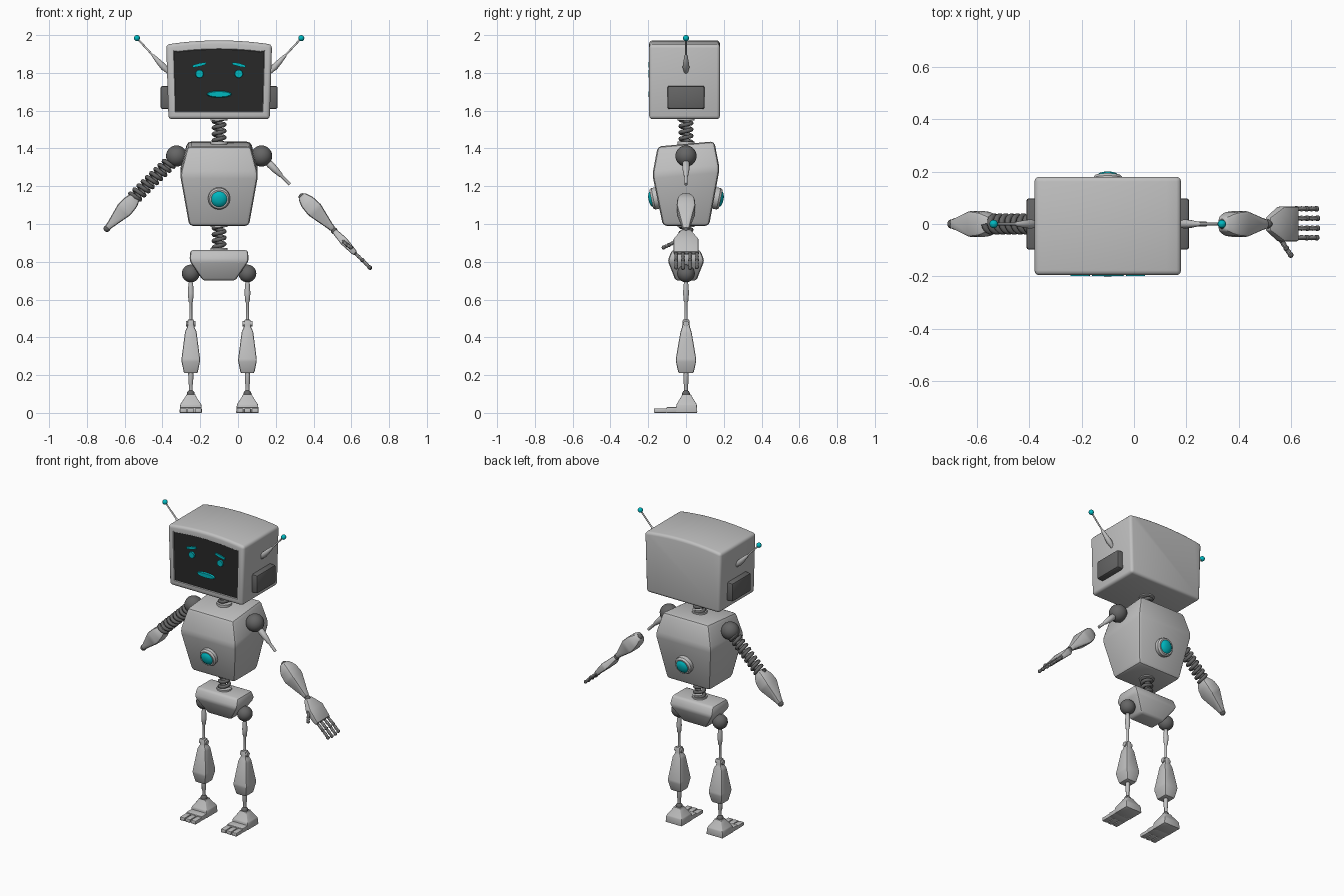
import bpy, bmesh, math
from mathutils import Vector, Matrix

if "Cube" in bpy.data.objects:
    bpy.data.objects.remove(bpy.data.objects["Cube"])

CX = -0.1  # body centre line


def material(name, r, g, b):
    m = bpy.data.materials.new(name)
    m.use_nodes = True
    m.diffuse_color = (r, g, b, 1)
    m.node_tree.nodes["Principled BSDF"].inputs["Base Color"].default_value = (r, g, b, 1)
    return m


LIGHT = material("light grey", 0.53, 0.53, 0.53)
DARK = material("dark grey", 0.13, 0.13, 0.13)
SCREEN = material("screen black", 0.022, 0.022, 0.022)
CYAN = material("cyan", 0.0, 0.48, 0.53)


def finish(name, bm, *mats):
    bmesh.ops.recalc_face_normals(bm, faces=bm.faces)
    me = bpy.data.meshes.new(name)
    bm.to_mesh(me)
    bm.free()
    for m in mats:
        me.materials.append(m)
    me.shade_smooth()
    me.set_sharp_from_angle(angle=math.radians(35))
    ob = bpy.data.objects.new(name, me)
    bpy.context.collection.objects.link(ob)
    return ob


def loft(bm, rings, bevel=0.0, segments=2):
    loops = [[bm.verts.new(p) for p in ring] for ring in rings]
    n = len(loops[0])
    for a, b in zip(loops, loops[1:]):
        for i in range(n):
            j = (i + 1) % n
            bm.faces.new((a[i], a[j], b[j], b[i]))
    bm.faces.new(loops[0][::-1])
    bm.faces.new(loops[-1])
    bmesh.ops.recalc_face_normals(bm, faces=bm.faces)
    if bevel:
        edges = [e for e in bm.edges if e.calc_face_angle(0) > 0.3]
        bmesh.ops.bevel(bm, geom=edges, offset=bevel, segments=segments,
                        profile=0.5, affect='EDGES', clamp_overlap=True)


def axes(p0, p1):
    d = (p1 - p0).normalized()
    hint = Vector((0, 0, 1)) if abs(d.y) > 0.9 else Vector((0, 1, 0))
    x = hint.cross(d).normalized()
    return x, d.cross(x)


def solid(name, p0, p1, profile, mat, sides=16, bevel=0.0, tilt=0.0):
    """Skin cross-sections (t, half width, half depth) along the line p0-p1."""
    p0, p1 = Vector(p0), Vector(p1)
    ax, ay = axes(p0, p1)
    rings = []
    for t, rx, ry in profile:
        ring = []
        for i in range(sides):
            a = math.tau * (i + 0.5) / sides
            k = math.sqrt(2) if sides == 4 else 1
            p = p0.lerp(p1, t) + ax * (rx * k * math.cos(a)) + ay * (ry * k * math.sin(a))
            p.z += tilt * p.y * (t > 0.3)
            ring.append(p)
        rings.append(ring)
    bm = bmesh.new()
    loft(bm, rings, bevel)
    return finish(name, bm, mat)


def rod(name, p0, p1, profile, mat, sides=16):
    return solid(name, p0, p1, [(t, r, r) for t, r in profile], mat, sides)


def ball(name, p, r, mat):
    bm = bmesh.new()
    bmesh.ops.create_uvsphere(bm, u_segments=24, v_segments=14, radius=r,
                              matrix=Matrix.Translation(p))
    return finish(name, bm, mat)


def box(name, lo, hi, mat, bevel=0.0):
    c = [(a + b) / 2 for a, b in zip(lo, hi)]
    h = [(b - a) / 2 for a, b in zip(lo, hi)]
    return solid(name, (c[0], c[1], lo[2]), (c[0], c[1], hi[2]),
                 [(0, h[0], h[1]), (1, h[0], h[1])], mat, 4, bevel)


def spring(name, p0, p1, radius, turns, wire):
    p0, p1 = Vector(p0), Vector(p1)
    ax, ay = axes(p0, p1)
    cu = bpy.data.curves.new(name, 'CURVE')
    cu.dimensions = '3D'
    cu.bevel_depth, cu.bevel_resolution, cu.use_fill_caps = wire, 2, True
    n = turns * 18
    sp = cu.splines.new('POLY')
    sp.points.add(n)
    for i in range(n + 1):
        a = math.tau * i / 18
        p = p0.lerp(p1, i / n) + (ax * math.cos(a) + ay * math.sin(a)) * radius
        sp.points[i].co = (*p, 1)
    cu.materials.append(DARK)
    bpy.context.collection.objects.link(bpy.data.objects.new(name, cu))


# Head: crowned box with a recessed screen
def head_ring(y):
    top = [(0.28 * (1 - i / 5), y, 1.972 - 0.022 * (1 - i / 5) ** 2) for i in range(11)]
    pts = [(0.268, y, 1.555)] + top + [(-0.268, y, 1.555)]
    return [(CX + x, y, z) for x, y, z in pts]


bm = bmesh.new()
loft(bm, [head_ring(-0.195), head_ring(0.18)], 0.018, 3)
front = max((f for f in bm.faces if f.normal.y < -0.9), key=lambda f: f.calc_area())
bmesh.ops.inset_region(bm, faces=[front], thickness=0.026, depth=0)
bmesh.ops.inset_region(bm, faces=[front], thickness=0.004, depth=-0.006)
front.material_index = 1
finish("head", bm, LIGHT, SCREEN)

# Face plates
Y0, Y1 = -0.189, -0.198
solid("mouth", (CX, Y0, 1.687), (CX, Y1, 1.687), [(0, 0.066, 0.018), (1, 0.06, 0.014)], CYAN, 20)

for s, side in ((1, "left"), (-1, "right")):
    def X(d):
        return CX + s * d

    ex = X(0.104)
    rod(side + "_eye", (ex, Y0, 1.795), (ex, Y1, 1.795), [(0, 0.022), (1, 0.02)], CYAN)
    solid(side + "_eyebrow", (X(0.07), -0.194, 1.851), (X(0.14), -0.194, 1.834),
          [(0, 0.006, 0.004), (0.5, 0.009, 0.004), (1, 0.006, 0.004)], CYAN, 4)
    # Ears and antennas
    solid(side + "_ear", (X(0.25), 0, 1.67), (X(0.31), 0, 1.67),
          [(0, 0.063, 0.098), (1, 0.06, 0.098)], DARK, 4, 0.01)
    base, tip = (X(0.265), 0, 1.80), (X(0.435), 0, 1.984)
    rod(side + "_antenna", base, tip,
        [(0, 0.01), (0.1, 0.014), (0.16, 0.018), (0.3, 0.015), (0.5, 0.008), (0.52, 0.005), (1, 0.005)], LIGHT)
    ball(side + "_antenna_tip", tip, 0.016, CYAN)
    # Shoulders and hips
    ball(side + "_shoulder", (X(0.225), 0, 1.36), 0.056, DARK)
    ball(side + "_hip", (X(0.15), 0, 0.738), 0.047, DARK)
    # Leg
    lx = X(0.15)
    rod(side + "_thigh", (lx, 0, 0.7), (lx, 0, 0.48),
        [(0, 0.009), (0.1, 0.013), (0.3, 0.016), (0.5, 0.012), (0.53, 0.008), (1, 0.008)], LIGHT)
    rod(side + "_knee", (lx - 0.026, 0, 0.473), (lx + 0.026, 0, 0.473), [(0, 0.015), (1, 0.015)], LIGHT)
    solid(side + "_shin", (lx, 0, 0.21), (lx, 0, 0.495),
          [(0, 0.036, 0.04), (0.24, 0.05, 0.055), (0.78, 0.03, 0.029), (0.86, 0.018, 0.02), (1, 0.017, 0.018)],
          LIGHT, 4, 0.008)
    rod(side + "_ankle_rod", (lx, 0, 0.22), (lx, 0, 0.09), [(0, 0.014), (0.5, 0.013), (0.55, 0.01), (1, 0.01)], LIGHT)
    ball(side + "_ankle", (lx, 0, 0.1), 0.021, DARK)
    # Foot
    solid(side + "_foot", (lx, 0.003, 0), (lx, 0.003, 0.098),
          [(0, 0.06, 0.057), (0.45, 0.056, 0.054), (0.92, 0.026, 0.026), (1, 0.024, 0.024)], LIGHT, 4, 0.005)
    box(side + "_instep", (lx - 0.058, -0.105, 0), (lx + 0.058, -0.03, 0.03), LIGHT, 0.005)
    for i in (-1, 0, 1):
        c = lx + i * 0.04
        box(side + "_toe", (c - 0.018, -0.17, 0), (c + 0.018, -0.1, 0.024), LIGHT, 0.005)

# Torso, pelvis and their springs
solid("torso", (CX, 0, 0.99), (CX, 0, 1.424),
      [(0, 0.158, 0.122), (0.66, 0.207, 0.178), (1, 0.168, 0.15)], LIGHT, 4, 0.02, tilt=0.09)
solid("pelvis", (CX, 0, 0.7), (CX, 0, 0.862),
      [(0, 0.085, 0.055), (0.65, 0.157, 0.097), (1, 0.152, 0.075)], LIGHT, 4, 0.014)
for name, z0, z1 in (("neck", 1.425, 1.56), ("waist", 0.86, 0.995)):
    spring(name + "_spring", (CX, 0, z0), (CX, 0, z1), 0.029, 4, 0.011)
    for z in (z0, z1):
        rod(name + "_collar", (CX, 0, z - 0.012), (CX, 0, z + 0.012), [(0, 0.046), (1, 0.046)], LIGHT, 24)

# Chest and back buttons
for s, name in ((-1, "chest"), (1, "back")):
    d = Vector((0, s, -0.2)).normalized()
    p = Vector((CX, s * 0.14, 1.14))
    rod(name + "_button_ring", p, p + d * 0.045, [(0, 0.058), (0.75, 0.058), (1, 0.05)], LIGHT, 28)
    rod(name + "_button", p, p + d * 0.059,
        [(0, 0.042), (0.76, 0.042), (0.9, 0.034), (1, 0.015)], CYAN, 28)

# Arms: the right one has a bare spring, the left one is broken at the elbow
FOREARM = [(0, 0.022, 0.026), (0.18, 0.04, 0.045), (0.42, 0.044, 0.05), (0.9, 0.018, 0.022), (1, 0.016, 0.018)]
spring("right_arm_spring", (-0.35, 0, 1.335), (-0.55, 0, 1.14), 0.03, 9, 0.011)
solid("right_forearm", (-0.535, 0, 1.15), (-0.695, 0, 0.975), FOREARM, LIGHT, 4, 0.012)
ball("right_wrist", (-0.694, 0, 0.976), 0.018, DARK)
rod("left_upper_arm", (0.155, 0, 1.33), (0.275, 0, 1.21),
    [(0, 0.012), (0.1, 0.02), (0.35, 0.018), (0.6, 0.012), (0.63, 0.009), (1, 0.009)], LIGHT)
solid("left_forearm", (0.335, 0, 1.15), (0.505, 0, 0.97), FOREARM, LIGHT, 4, 0.012)
ball("left_elbow", (0.342, 0, 1.142), 0.021, DARK)
ball("left_wrist", (0.51, 0, 0.963), 0.018, DARK)

# Left hand
solid("left_palm", (0.51, 0, 0.963), (0.62, 0, 0.845),
      [(0, 0.014, 0.025), (0.45, 0.022, 0.066), (1, 0.014, 0.066)], LIGHT, 4, 0.007)


def finger(name, *joints):
    for a, b in zip(joints, joints[1:]):
        rod(name + "_bone", a, b, [(0, 0.007), (0.5, 0.01), (1, 0.007)], LIGHT, 10)
    for p in joints:
        ball(name + "_joint", p, 0.011, DARK)


for i, y in enumerate((-0.052, -0.016, 0.022, 0.058)):
    reach = (0.97, 1, 1, 0.95)[i]
    finger("left_finger_%d" % (i + 1), (0.618, y, 0.846),
           (0.618 + 0.042 * reach, y, 0.846 - 0.038 * reach),
           (0.618 + 0.081 * reach, y, 0.846 - 0.078 * reach))
finger("left_thumb", (0.56, -0.06, 0.905), (0.58, -0.092, 0.888), (0.597, -0.118, 0.876))
